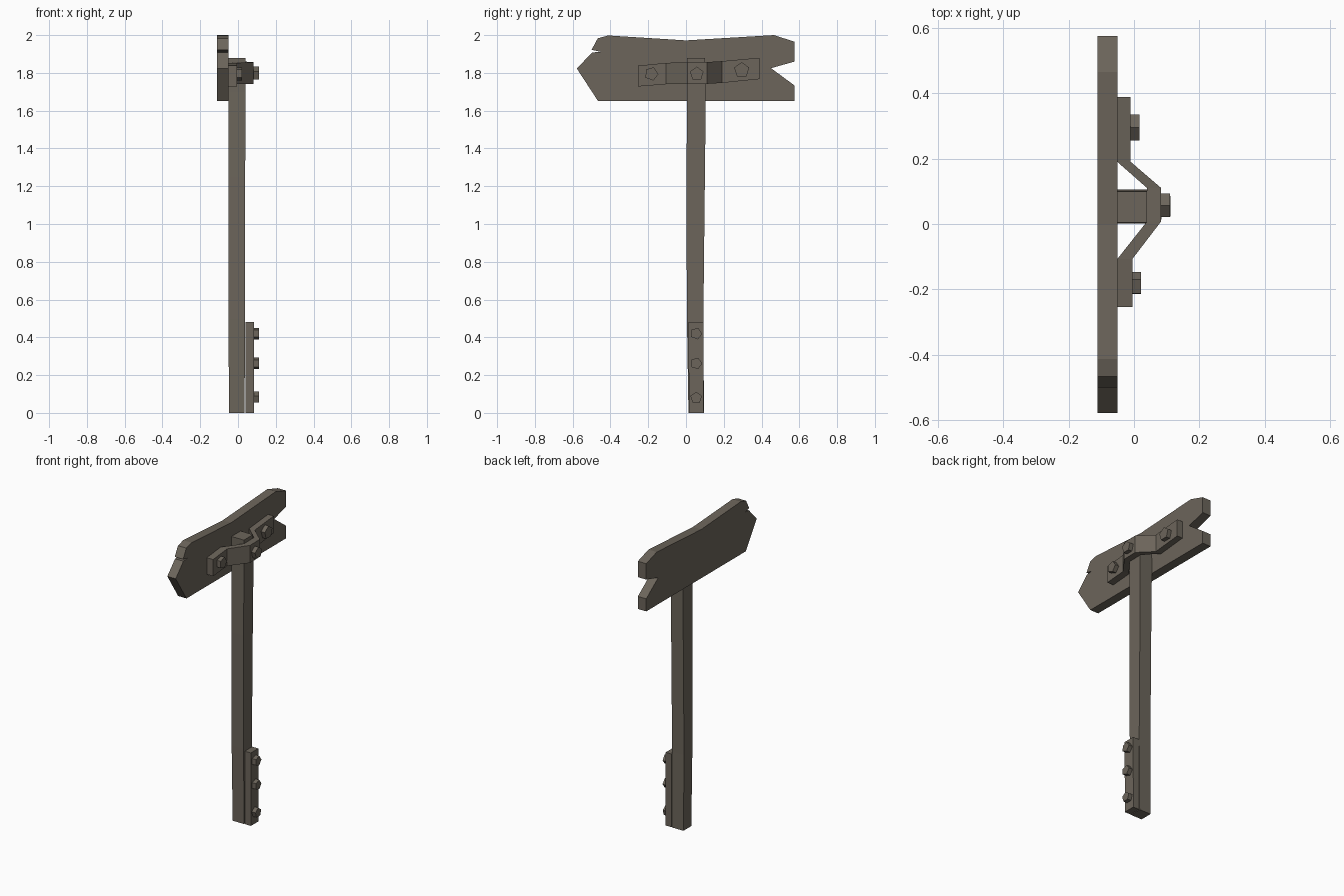
import bpy, bmesh, math

if "Cube" in bpy.data.objects:
    bpy.data.objects.remove(bpy.data.objects["Cube"])

wood = bpy.data.materials.new("weathered grey brown")
wood.diffuse_color = (0.150, 0.130, 0.104, 1)
wood.use_nodes = True
wood.node_tree.nodes["Principled BSDF"].inputs["Base Color"].default_value = wood.diffuse_color


def finish(bm, name):
    bmesh.ops.recalc_face_normals(bm, faces=bm.faces[:])
    me = bpy.data.meshes.new(name)
    bm.to_mesh(me)
    bm.free()
    me.materials.append(wood)
    ob = bpy.data.objects.new(name, me)
    bpy.context.collection.objects.link(ob)
    return ob


def loft(name, rings):
    """Skin a closed solid through equal-sized rings of points."""
    bm = bmesh.new()
    vs = [[bm.verts.new(p) for p in r] for r in rings]
    n = len(rings[0])
    for a, b in zip(vs, vs[1:]):
        for i in range(n):
            j = (i + 1) % n
            bm.faces.new((a[i], a[j], b[j], b[i]))
    bm.faces.new(vs[0])
    bm.faces.new(vs[-1])
    return finish(bm, name)


def rect(x0, x1, y0, y1, z):
    return [(x0, y0, z), (x1, y0, z), (x1, y1, z), (x0, y1, z)]


def bolt(name, x, y, z, r, sides=5, turn=90, depth=0.027):
    ang = [math.radians(turn) + i * math.tau / sides for i in range(sides)]
    loft(name, [[(px, y + r * math.cos(a), z + r * math.sin(a)) for a in ang]
                for px in (x - 0.01, x + depth)])


# Arrow-shaped board with a split top edge and a notched tail
outline = [(-0.578, 1.823), (-0.497, 1.908), (-0.453, 1.912), (-0.5, 1.922),
           (-0.467, 1.983), (-0.412, 1.998), (0, 1.972), (0.465, 2.0),
           (0.575, 1.965), (0.575, 1.86), (0.45, 1.825), (0.575, 1.733),
           (0.575, 1.65), (-0.465, 1.65)]
loft("sign_board", [[(x, y, z) for y, z in outline] for x in (-0.112, -0.051)])

# Slightly crooked post
loft("post", [rect(-0.048, 0.035, 0.013, 0.095, 0),
              rect(-0.05, 0.037, 0.005, 0.092, 0.5),
              rect(-0.05, 0.038, 0.002, 0.1, 1.25),
              rect(-0.051, 0.04, 0.007, 0.105, 1.7),
              rect(-0.051, 0.04, 0.005, 0.1, 1.88)])

# Bent strap clamping the board to the post: back x, front x, y, low z, high z
strap = [(-0.051, -0.005, -0.253, 1.728, 1.838),
         (-0.051, -0.005, -0.107, 1.74, 1.853),
         (0.04, 0.083, 0.008, 1.74, 1.856),
         (0.04, 0.083, 0.11, 1.742, 1.857),
         (-0.051, -0.01, 0.19, 1.747, 1.862),
         (-0.051, -0.01, 0.388, 1.767, 1.88)]
loft("strap", [[(a, y, lo), (b, y, lo), (b, y, hi), (a, y, hi)]
               for a, b, y, lo, hi in strap])

# Foot plate
loft("foot_plate", [rect(0.04, 0.084, 0.015, 0.094, 0),
                    rect(0.04, 0.084, 0.014, 0.092, 0.482)])

# Bolts on the strap and on the foot plate
bolt("strap_bolt_left", -0.005, -0.183, 1.795, 0.037, turn=70)
bolt("strap_bolt_middle", 0.083, 0.057, 1.795, 0.038)
bolt("strap_bolt_right", -0.01, 0.295, 1.815, 0.042)
for i, (z, t) in enumerate([(0.08, 90), (0.262, 0), (0.42, 70)]):
    bolt(f"foot_bolt_{i + 1}", 0.084, 0.054, z, 0.032, turn=t)
